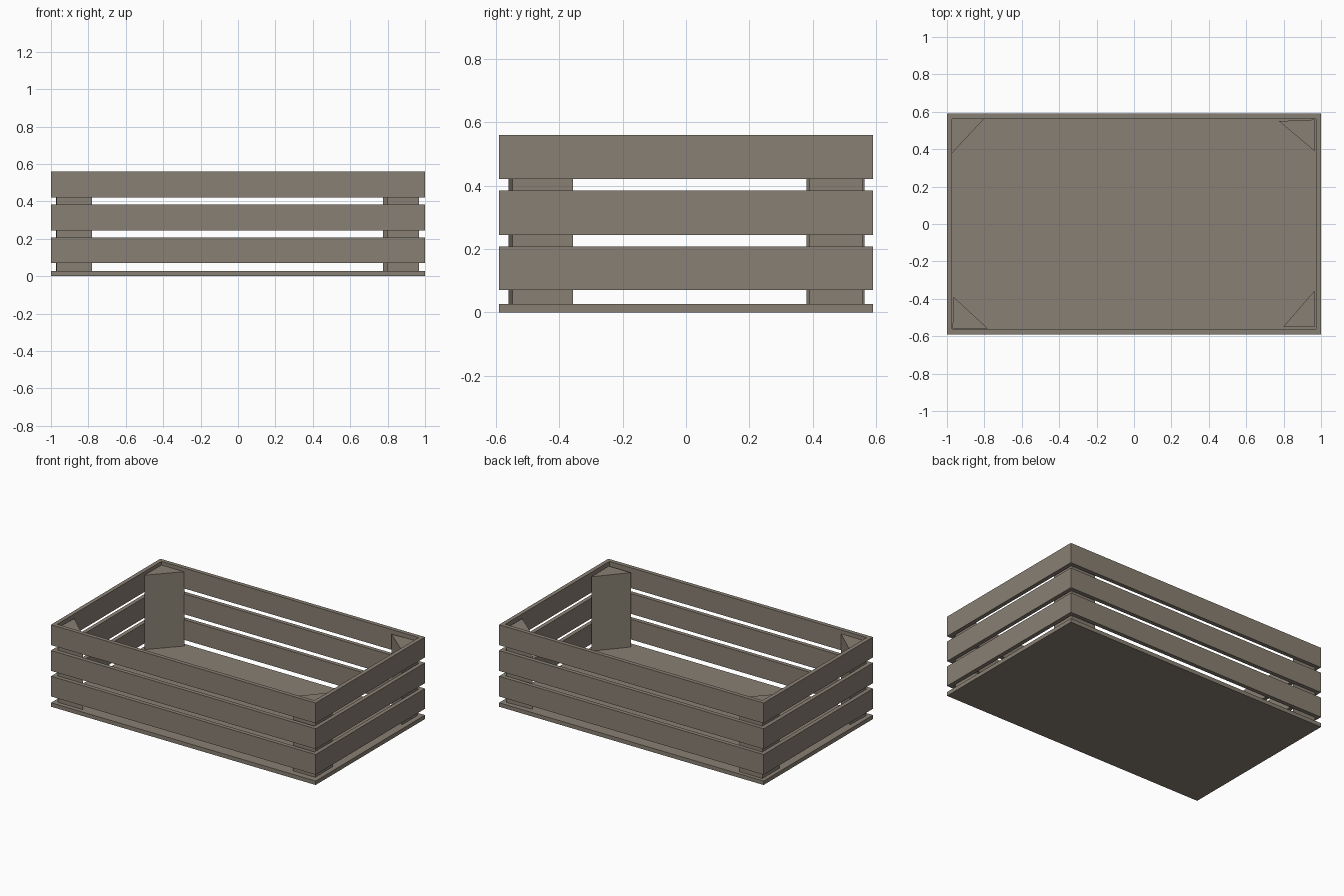
import bpy, bmesh

if "Cube" in bpy.data.objects:
    bpy.data.objects.remove(bpy.data.objects["Cube"])

wood = bpy.data.materials.new("weathered_wood")
wood.diffuse_color = (0.25, 0.215, 0.172, 1)
wood.use_nodes = True
wood.node_tree.nodes["Principled BSDF"].inputs["Base Color"].default_value = wood.diffuse_color


def prism(name, outline, z0, z1):
    """Extrude a counter-clockwise floor outline from z0 to z1."""
    bm = bmesh.new()
    face = bm.faces.new([bm.verts.new((x, y, z0)) for x, y in outline])
    ext = bmesh.ops.extrude_face_region(bm, geom=[face])
    top = [v for v in ext["geom"] if isinstance(v, bmesh.types.BMVert)]
    bmesh.ops.translate(bm, verts=top, vec=(0, 0, z1 - z0))
    bmesh.ops.recalc_face_normals(bm, faces=bm.faces)
    mesh = bpy.data.meshes.new(name)
    bm.to_mesh(mesh)
    bm.free()
    mesh.materials.append(wood)
    obj = bpy.data.objects.new(name, mesh)
    bpy.context.collection.objects.link(obj)


def board(name, x0, x1, y0, y1, z0, z1):
    prism(name, [(x0, y0), (x1, y0), (x1, y1), (x0, y1)], z0, z1)


X, Y, T = 1.0, 0.59, 0.028   # half length, half width, board thickness

# floor panel
board("floor_panel", -X, X, -Y, Y, 0, 0.027)

# three rows of slats, each butting against the next around the crate
for i, (z0, z1) in enumerate([(0.07, 0.208), (0.245, 0.384), (0.421, 0.56)]):
    board(f"front_slat_{i}", -X + T, X, -Y, -Y + T, z0, z1)
    board(f"right_slat_{i}", X - T, X, -Y + T, Y, z0, z1)
    board(f"back_slat_{i}", -X, X - T, Y - T, Y, z0, z1)
    board(f"left_slat_{i}", -X, -X + T, -Y, Y - T, z0, z1)

# slightly uneven triangular corner posts
posts = {
    "back_left_post": [(-0.972, 0.564), (-0.972, 0.38), (-0.80, 0.564)],
    "back_right_post": [(0.775, 0.55), (0.965, 0.39), (0.965, 0.558)],
    "front_left_post": [(-0.97, -0.56), (-0.78, -0.56), (-0.965, -0.39)],
    "front_right_post": [(0.80, -0.547), (0.967, -0.547), (0.965, -0.357)],
}
for name, outline in posts.items():
    prism(name, outline, 0.027, 0.535)
